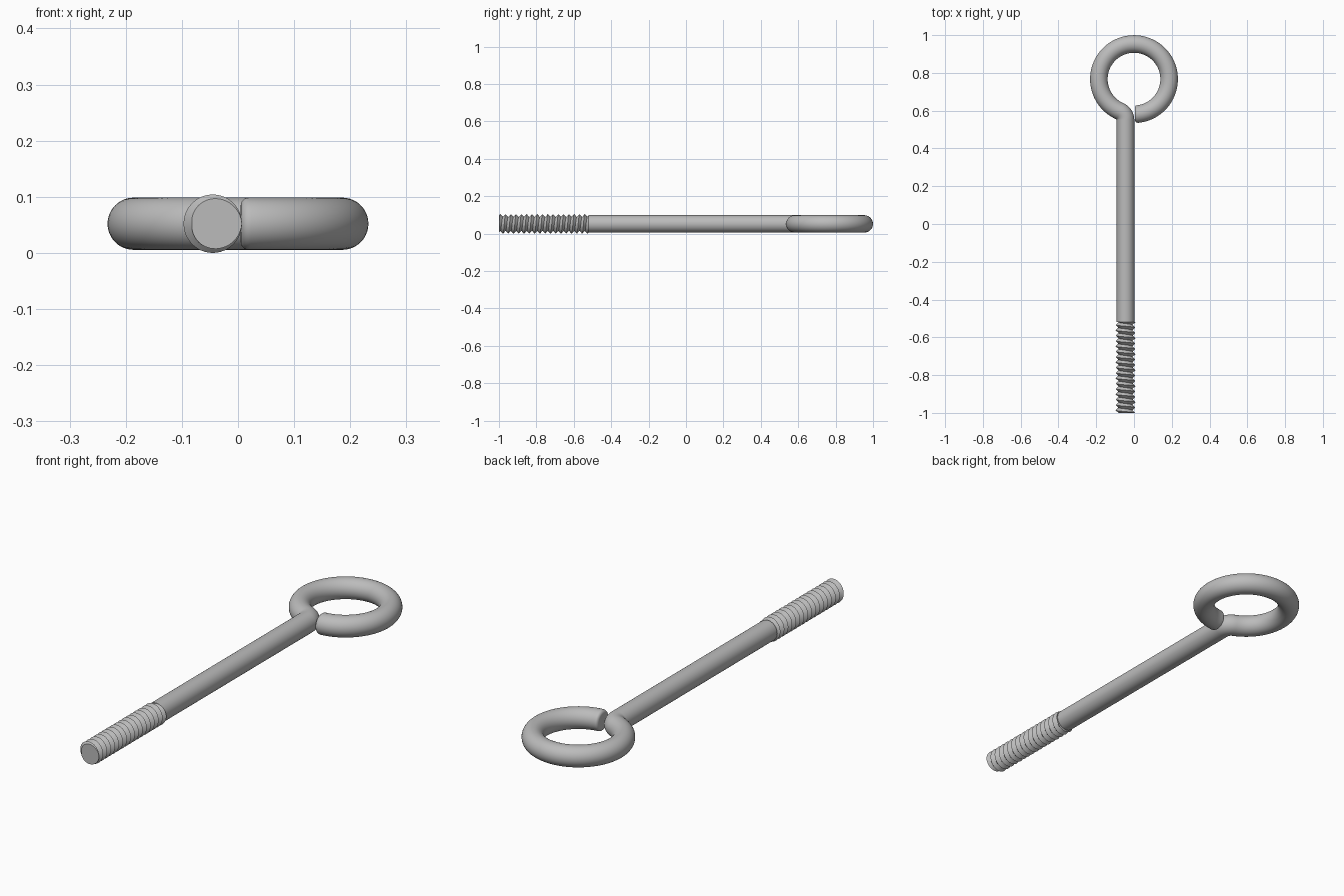
import bpy, bmesh, math

if "Cube" in bpy.data.objects:
    bpy.data.objects.remove(bpy.data.objects["Cube"])

ROD_X, ROD_Z, ROD_R = -0.045, 0.052, 0.0465
RING_Y, RING_R, BEND_R = 0.767, 0.186, 0.05
THREAD_START, THREAD_END = -1.0, -0.52
CREST_R, ROOT_R, TURNS = 0.052, 0.037, 17
SIDES = 48

steel = bpy.data.materials.new("steel grey")
steel.diffuse_color = (0.5, 0.5, 0.5, 1)
steel.use_nodes = True
steel.node_tree.nodes["Principled BSDF"].inputs["Base Color"].default_value = steel.diffuse_color


def make_object(name, bm, angle):
    bmesh.ops.remove_doubles(bm, verts=bm.verts, dist=1e-5)
    bmesh.ops.recalc_face_normals(bm, faces=bm.faces)
    mesh = bpy.data.meshes.new(name)
    bm.to_mesh(mesh)
    bm.free()
    mesh.materials.append(steel)
    obj = bpy.data.objects.new(name, mesh)
    bpy.context.collection.objects.link(obj)
    bpy.ops.object.select_all(action='DESELECT')
    obj.select_set(True)
    bpy.context.view_layer.objects.active = obj
    bpy.ops.object.shade_smooth_by_angle(angle=math.radians(angle))
    return obj


def skin(bm, rows, closed):
    for low, high in zip(rows, rows[1:]):
        n = len(low)
        for i in range(n if closed else n - 1):
            j = (i + 1) % n
            bm.faces.new((low[i], low[j], high[j], high[i]))


# Rod and eye centre line: (x, y, heading, radius)
path = [(ROD_X, THREAD_END, math.pi / 2, ROD_R)]

# Short bend from the straight rod out to the eye
bend_x = ROD_X - BEND_R
bend_y = RING_Y - math.sqrt((RING_R + BEND_R) ** 2 - bend_x ** 2)
turn = math.atan2(RING_Y - bend_y, -bend_x)
for i in range(13):
    a = turn * i / 12
    path.append((bend_x + BEND_R * math.cos(a), bend_y + BEND_R * math.sin(a),
                 a + math.pi / 2, ROD_R))

# Eye, running clockwise to a rounded tip beside the rod
start, end = turn + math.pi, math.radians(-88.5)
round_r = 0.014
round_angle = round_r / RING_R
angles = [(start + (end + round_angle - start) * i / 80, ROD_R) for i in range(1, 81)]
for i in range(1, 7):
    t = math.pi / 2 * i / 6
    angles.append((end + round_angle * (1 - math.sin(t)),
                   ROD_R - round_r * (1 - math.cos(t))))
for a, r in angles:
    path.append((RING_R * math.cos(a), RING_Y + RING_R * math.sin(a), a - math.pi / 2, r))

bm = bmesh.new()
rows = []
for x, y, heading, r in path:
    side = (math.sin(heading), -math.cos(heading))
    row = []
    for k in range(SIDES):
        t = math.tau * k / SIDES
        row.append(bm.verts.new((x + side[0] * r * math.cos(t),
                                 y + side[1] * r * math.cos(t),
                                 ROD_Z + r * math.sin(t))))
    rows.append(row)
skin(bm, rows, True)
bm.faces.new(rows[0])
bm.faces.new(rows[-1])
make_object("rod_and_eye", bm, 40)

# Helical V thread, with crests and roots on alternating rows
pitch = (THREAD_END - THREAD_START) / TURNS
bm = bmesh.new()
rows = []
for k in range(2 * TURNS + 3):
    row = []
    for i in range(SIDES + 1):
        a = math.tau * i / SIDES
        shift = i / SIDES - 1
        y = min(max(THREAD_START + pitch * (k / 2 + shift), THREAD_START), THREAD_END)
        phase = ((y - THREAD_START) / pitch - shift) % 1
        r = ROOT_R + (CREST_R - ROOT_R) * abs(1 - 2 * phase)
        row.append(bm.verts.new((ROD_X + r * math.cos(a), y, ROD_Z + r * math.sin(a))))
    rows.append(row)
skin(bm, rows, False)
bmesh.ops.remove_doubles(bm, verts=bm.verts, dist=1e-5)
bmesh.ops.dissolve_degenerate(bm, edges=bm.edges, dist=1e-5)

# Flat ends of the thread
rims = [e for e in bm.edges if e.is_boundary]
bmesh.ops.holes_fill(bm, edges=rims, sides=0)
make_object("threaded_end", bm, 30)
